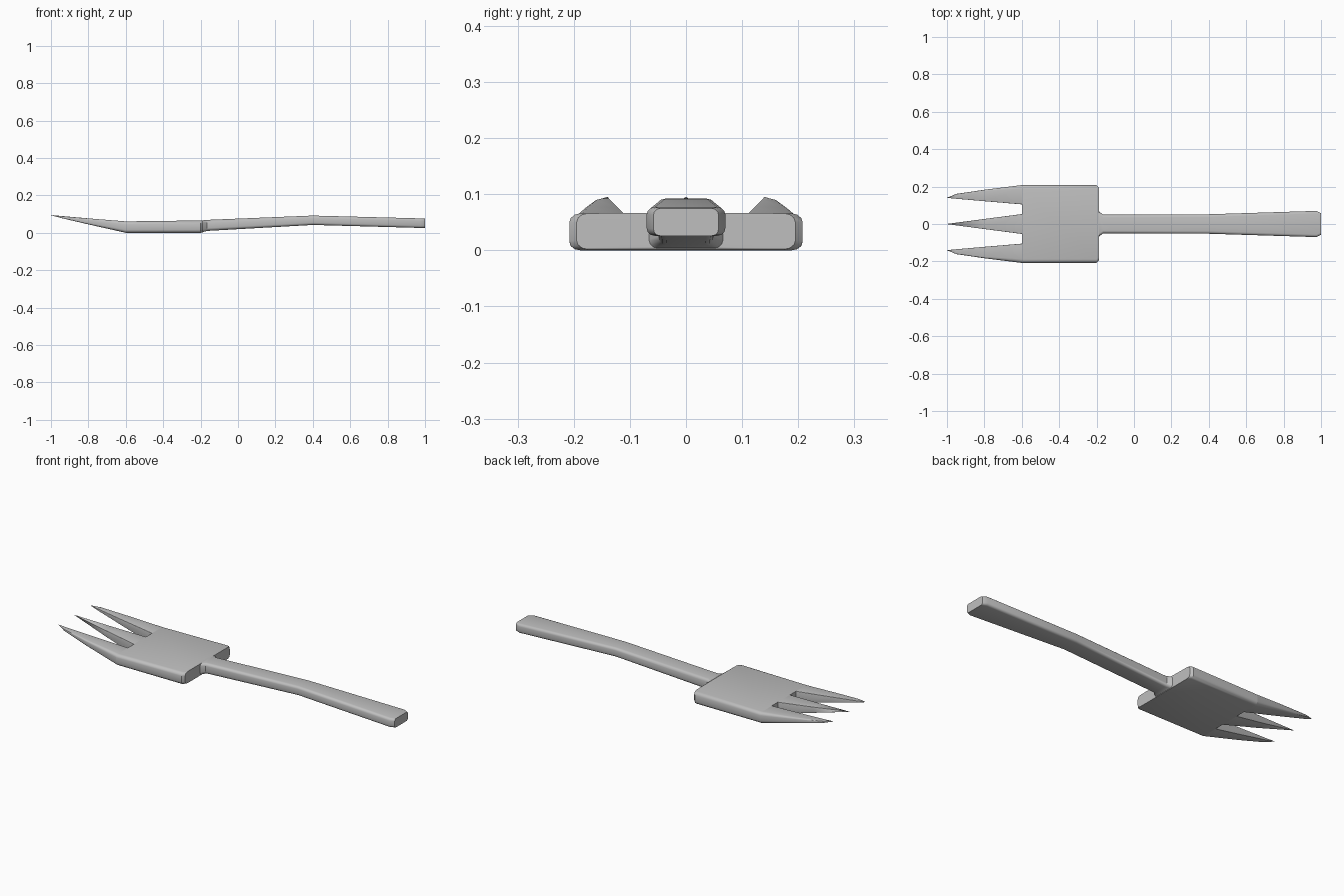
import bpy, bmesh, math
from mathutils import Vector

cube = bpy.data.objects.get("Cube")
if cube:
    bpy.data.objects.remove(cube)

metal = bpy.data.materials.new("light grey metal")
metal.use_nodes = True
grey = (0.52, 0.52, 0.52, 1)
metal.diffuse_color = grey
metal.node_tree.nodes["Principled BSDF"].inputs["Base Color"].default_value = grey


def ring(x, y0, y1, z0, z1, b0, b1):
    """Rounded rectangle across x; b0 and b1 round the two sides."""
    points = []
    corners = ((y1, z1, 1, 1, b1), (y0, z1, -1, 1, b0),
               (y0, z0, -1, -1, b0), (y1, z0, 1, -1, b1))
    for i, (y, z, sy, sz, b) in enumerate(corners):
        h = min(b, 0.25 * (z1 - z0))
        for k in range(4):
            a = math.radians(90 * i + 30 * k)
            points.append(Vector((x, y - sy * b + b * math.cos(a),
                                  z - sz * h + h * math.sin(a))))
    return points


def loft(name, rows):
    bm = bmesh.new()
    rings = [[bm.verts.new(p) for p in ring(*r)] for r in rows]
    n = len(rings[0])
    for a, b in zip(rings, rings[1:]):
        for i in range(n):
            j = (i + 1) % n
            bm.faces.new((a[i], a[j], b[j], b[i]))
    bm.faces.new(rings[0])
    bm.faces.new(rings[-1])
    bmesh.ops.remove_doubles(bm, verts=bm.verts, dist=0.0002)
    bmesh.ops.recalc_face_normals(bm, faces=bm.faces)
    mesh = bpy.data.meshes.new(name)
    bm.to_mesh(mesh)
    bm.free()
    mesh.materials.append(metal)
    obj = bpy.data.objects.new(name, mesh)
    bpy.context.collection.objects.link(obj)
    bpy.ops.object.select_all(action="DESELECT")
    obj.select_set(True)
    bpy.context.view_layer.objects.active = obj
    bpy.ops.object.shade_smooth_by_angle(angle=math.radians(35))


def symmetric(x, w, z0, z1, b):
    return (x, -w, w, z0, z1, b, b)


# Flat head flowing into the bent, flared handle
loft("head_and_handle", [symmetric(*r) for r in (
    (-0.6, 0.208, 0, 0.061, 0.02),
    (-0.2, 0.208, 0, 0.066, 0.02),
    (-0.187, 0.195, 0.002, 0.066, 0.02),
    (-0.186, 0.066, 0.004, 0.067, 0.015),
    (-0.165, 0.05, 0.01, 0.069, 0.015),
    (0.4, 0.052, 0.042, 0.092, 0.015),
    (0.975, 0.07, 0.026, 0.077, 0.014),
    (1.0, 0.058, 0.026, 0.075, 0.012))])

# Outer tines curve up to a slanted point
outer = ((-0.6, 0.105, 0.208, 0, 0.061, 0.002, 0.02),
         (-0.8, 0.122, 0.183, 0.045, 0.077, 0.001, 0.008),
         (-0.95, 0.135, 0.161, 0.08, 0.09, 0.001, 0.002),
         (-1.0, 0.1395, 0.1405, 0.094, 0.095, 0, 0))
loft("left_tine", outer)
loft("right_tine", [(x, -y1, -y0, z0, z1, b1, b0)
                    for x, y0, y1, z0, z1, b0, b1 in outer])

# Middle tine narrows evenly
loft("middle_tine", [symmetric(*r) for r in (
    (-0.6, 0.053, 0, 0.061, 0.002),
    (-0.8, 0.027, 0.045, 0.077, 0.001),
    (-1.0, 0.0005, 0.094, 0.095, 0))])
